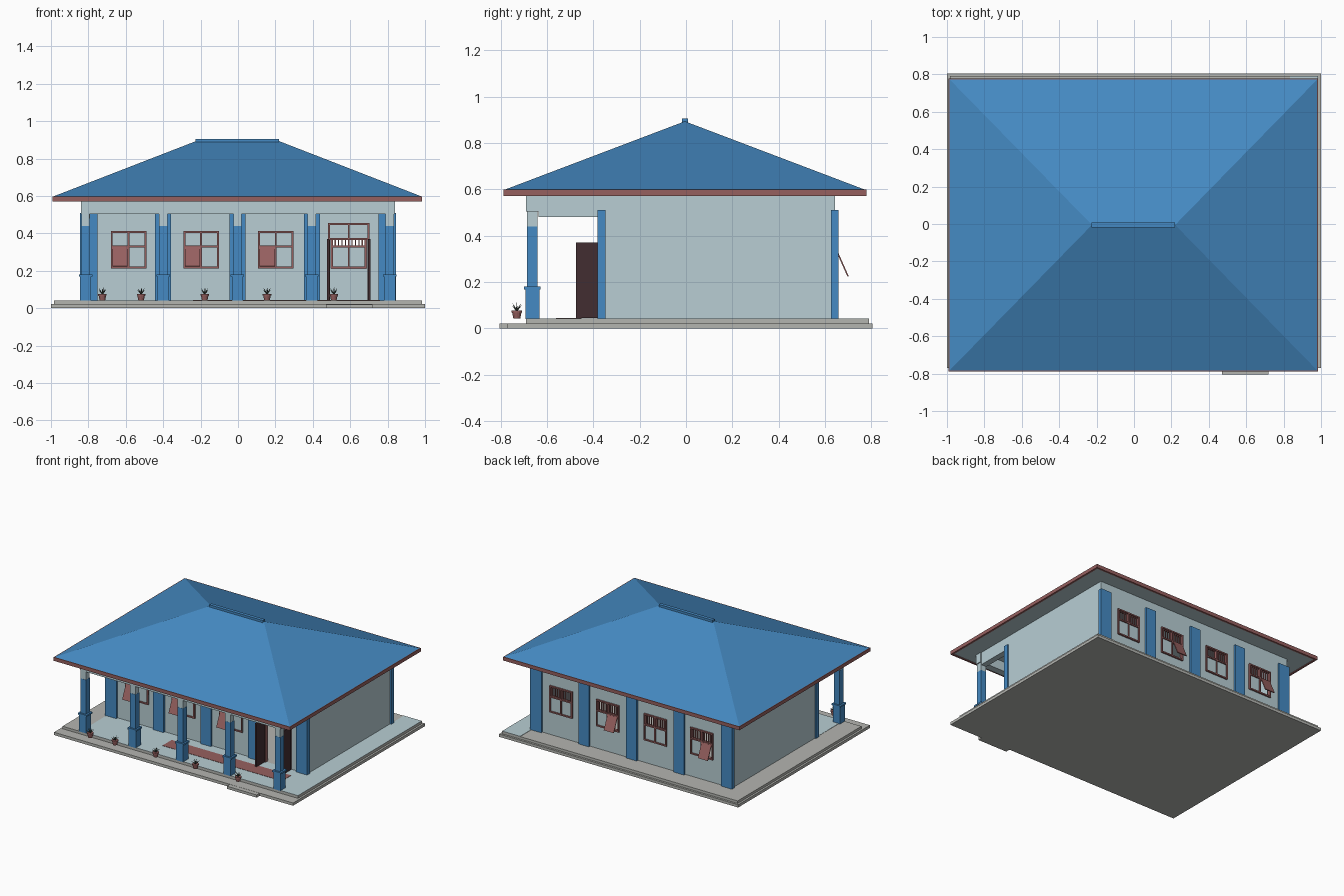
import bpy, bmesh, math
from mathutils import Matrix, Vector

if "Cube" in bpy.data.objects:
    bpy.data.objects.remove(bpy.data.objects["Cube"])


def material(name, r, g, b):
    m = bpy.data.materials.new(name)
    m.use_nodes = True
    col = [((c / 255 + 0.055) / 1.055) ** 2.4 for c in (r, g, b)] + [1]
    m.diffuse_color = col
    m.node_tree.nodes["Principled BSDF"].inputs["Base Color"].default_value = col
    return m


BLUE = material("roof blue", 69, 138, 195)
PALE = material("pale blue wall", 184, 206, 212)
RED = material("brick red", 150, 96, 95)
GREY = material("concrete grey", 180, 181, 176)
DARK = material("dark brown wood", 66, 45, 49)
LEAF = material("leaf green", 72, 84, 76)


def finish(name, bm, mat):
    bmesh.ops.recalc_face_normals(bm, faces=bm.faces)
    me = bpy.data.meshes.new(name)
    bm.to_mesh(me)
    bm.free()
    me.materials.append(mat)
    ob = bpy.data.objects.new(name, me)
    bpy.context.collection.objects.link(ob)
    return ob


def boxes(name, mat, *items):
    """Each item is x0, x1, y0, y1, z0, z1."""
    bm = bmesh.new()
    for x0, x1, y0, y1, z0, z1 in items:
        mid = Vector((x0 + x1, y0 + y1, z0 + z1)) / 2
        scale = Matrix.Diagonal((x1 - x0, y1 - y0, z1 - z0, 1))
        bmesh.ops.create_cube(bm, size=1, matrix=Matrix.Translation(mid) @ scale)
    return finish(name, bm, mat)


# Ground slabs and entrance step
boxes("lower_slab", GREY, (-1, 1, -0.77, 0.805, 0, 0.021))
boxes("upper_slab", GREY, (-0.985, 0.985, -0.69, 0.79, 0.021, 0.04))
boxes("entrance_step", GREY, (0.47, 0.72, -0.805, -0.77, 0, 0.02))
boxes("porch_floor", PALE, (-0.835, 0.985, -0.69, -0.365, 0.04, 0.042))
boxes("side_floor", PALE, (0.835, 0.985, -0.365, 0.79, 0.04, 0.042))
boxes("porch_mat", RED, (-0.24, 0.76, -0.56, -0.45, 0.042, 0.044))

# Hollow walls with window and doorway openings
FRONT, BACK, SIDE = -0.365, 0.642, 0.835
BAYS = (-0.585, -0.197, 0.202, 0.592)
HALF, SILL, MID, HEAD = 0.095, 0.212, 0.33, 0.413
walls = boxes("walls", PALE, (-SIDE, SIDE, FRONT, BACK, 0.04, 0.58))
cuts = [(-SIDE + 0.03, SIDE - 0.03, FRONT + 0.03, BACK - 0.03, 0.03, 0.6)]
cuts += [(x - HALF, x + HALF, BACK - 0.06, BACK + 0.05, SILL, HEAD) for x in BAYS]
cuts += [(x - HALF, x + HALF, FRONT - 0.05, FRONT + 0.06, SILL, HEAD) for x in BAYS[:3]]
cuts.append((BAYS[3] - 0.105, BAYS[3] + 0.105, FRONT - 0.05, FRONT + 0.06, 0.03, 0.45))
for c in cuts:
    cutter = boxes("cutter", PALE, c)
    cutter.hide_render = True
    mod = walls.modifiers.new("opening", "BOOLEAN")
    mod.operation, mod.solver, mod.object = "DIFFERENCE", "EXACT", cutter
    bpy.context.view_layer.objects.active = walls
    bpy.ops.object.modifier_apply(modifier=mod.name)
    bpy.data.objects.remove(cutter)


def frame(x, half, y, z0, z1, t=0.01):
    """Upright and head bars round an opening."""
    y0, y1 = y - 0.012, y + 0.012
    return [(x - half, x - half + t, y0, y1, z0, z1), (x + half - t, x + half, y0, y1, z0, z1),
            (x - half, x + half, y0, y1, z1 - t, z1)]


def window(side, x, y, out, is_open, barred):
    """Four-light window; the lower light may carry a tilted sash."""
    y0, y1 = y - 0.012, y + 0.012
    bars = frame(x, HALF, y, SILL, HEAD)
    bars.append((x - 0.005, x + 0.005, y0, y1, SILL, HEAD))
    bars.append((x - HALF, x + HALF, y0, y1, SILL, SILL + 0.01))
    bars.append((x - HALF, x + HALF, y0, y1, MID - 0.005, MID + 0.005))
    if barred:
        bars += [(x + i * 0.018 - 0.003, x + i * 0.018 + 0.003, y - 0.004, y + 0.004, MID, HEAD)
                 for i in range(-4, 5) if i]
    boxes(side + "_window_frame", RED, *bars)
    panes = [(x, x + HALF, y - 0.003, y + 0.003, SILL, MID)]
    if not is_open:
        panes.append((x - HALF, x, y - 0.003, y + 0.003, SILL, MID))
    if not barred:
        panes.append((x - HALF, x + HALF, y - 0.003, y + 0.003, MID, HEAD))
    boxes(side + "_window_panes", PALE, *panes)
    if is_open:
        sash = boxes(side + "_window_sash", RED, (-HALF + 0.008, -0.005, -0.003, 0.003, -0.112, 0))
        sash.location = (x, y + out * 0.012, MID - 0.004)
        sash.rotation_euler.x = out * math.radians(24)


for i, x in enumerate(BAYS):
    window("back", x, BACK, 1, i % 2 == 0, True)
    if i < 3:
        window("front", x, FRONT, -1, True, False)

# Doorway with fanlight and two open leaves
dx = BAYS[3]
door_bars = frame(dx, 0.11, FRONT, 0.04, 0.455)
door_bars.append((dx - 0.005, dx + 0.005, FRONT - 0.012, FRONT + 0.012, 0.37, 0.455))
door_bars.append((dx - 0.11, dx + 0.11, FRONT - 0.012, FRONT + 0.012, 0.365, 0.376))
boxes("door_frame", RED, *door_bars)
boxes("door_fanlight", PALE, (dx - 0.105, dx + 0.105, FRONT - 0.003, FRONT + 0.003, 0.37, 0.45))
for s, label in ((-1, "right"), (1, "left")):
    c = dx + s * 0.11
    boxes(label + "_door_leaf", DARK, (c - 0.007, c + 0.007, -0.475, FRONT - 0.012, 0.045, 0.37))

# Wall pilasters, front and back
for side, y0, y1 in (("front", -0.382, -0.347), ("back", 0.625, 0.657)):
    boxes(side + "_pilasters", BLUE,
          *[(x - 0.043, x + 0.043, y0, y1, 0.04, 0.51) for x in (-0.4, -0.003, 0.396)])
    boxes(side + "_corner_pilasters", BLUE,
          *[(x - 0.047, x + 0.047, y0, y1, 0.04, 0.51) for x in (-0.798, 0.798)])


def post(x, y, half, z0, z1):
    return (x - half, x + half, y - half, y + half, z0, z1)


# Porch columns and beams
for x in (-0.815, -0.4, -0.003, 0.394, 0.811):
    y = -0.663
    boxes("porch_column", BLUE, post(x, y, 0.03, 0.04, 0.168), post(x, y, 0.036, 0.168, 0.18),
          post(x, y, 0.023, 0.18, 0.44))
    boxes("column_head", PALE, post(x, y, 0.022, 0.44, 0.505))
boxes("front_beam", PALE, (-0.84, 0.84, -0.69, -0.637, 0.503, 0.58))
boxes("side_beams", PALE, (-0.835, -0.79, -0.637, FRONT, 0.48, 0.58), (0.79, 0.835, -0.637, FRONT, 0.48, 0.58))

# Hipped roof, ridge cap, fascia and soffit
X0, X1, Y0, Y1 = -0.988, 0.982, -0.785, 0.775
bm = bmesh.new()
eave = [bm.verts.new((x, y, 0.597)) for x, y in ((X0, Y0), (X1, Y0), (X1, Y1), (X0, Y1))]
ra, rb = (bm.verts.new((x, -0.005, 0.893)) for x in (-0.225, 0.22))
a, b, c, d = eave
for f in ((a, b, rb, ra), (b, c, rb), (c, d, ra, rb), (d, a, ra), (d, c, b, a)):
    bm.faces.new(f)
finish("hip_roof", bm, BLUE)
boxes("ridge_cap", BLUE, (-0.228, 0.22, -0.018, 0.008, 0.884, 0.905))
boxes("soffit", PALE, (X0 + 0.01, X1 - 0.01, Y0 + 0.01, Y1 - 0.01, 0.576, 0.59))
boxes("fascia", RED, (X0 - 0.003, X1 + 0.003, Y0 - 0.003, Y0 + 0.012, 0.571, 0.598),
      (X0 - 0.003, X1 + 0.003, Y1 - 0.012, Y1 + 0.003, 0.571, 0.598),
      (X0 - 0.003, X0 + 0.012, Y0, Y1, 0.571, 0.598), (X1 - 0.012, X1 + 0.003, Y0, Y1, 0.571, 0.598))

# Potted plants along the porch edge
for x in (-0.725, -0.518, -0.178, 0.155, 0.512):
    bm = bmesh.new()
    for r1, r2, z0, z1 in ((0.015, 0.02, 0.042, 0.068), (0.023, 0.023, 0.068, 0.077)):
        bmesh.ops.create_cone(bm, cap_ends=True, segments=12, radius1=r1, radius2=r2, depth=z1 - z0,
                              matrix=Matrix.Translation((x, -0.73, (z0 + z1) / 2)))
    finish("plant_pot", bm, RED)
    bm = bmesh.new()
    for i in range(9):
        lean = math.radians(8 if i == 8 else 30 + 20 * (i % 2))
        m = (Matrix.Translation((x, -0.73, 0.075)) @ Matrix.Rotation(i * math.pi / 4, 4, "Z")
             @ Matrix.Rotation(lean, 4, "Y") @ Matrix.Translation((0, 0, 0.018)))
        bmesh.ops.create_cone(bm, cap_ends=True, segments=4, radius1=0.004, radius2=0.0005, depth=0.036, matrix=m)
    finish("plant_leaves", bm, LEAF)
